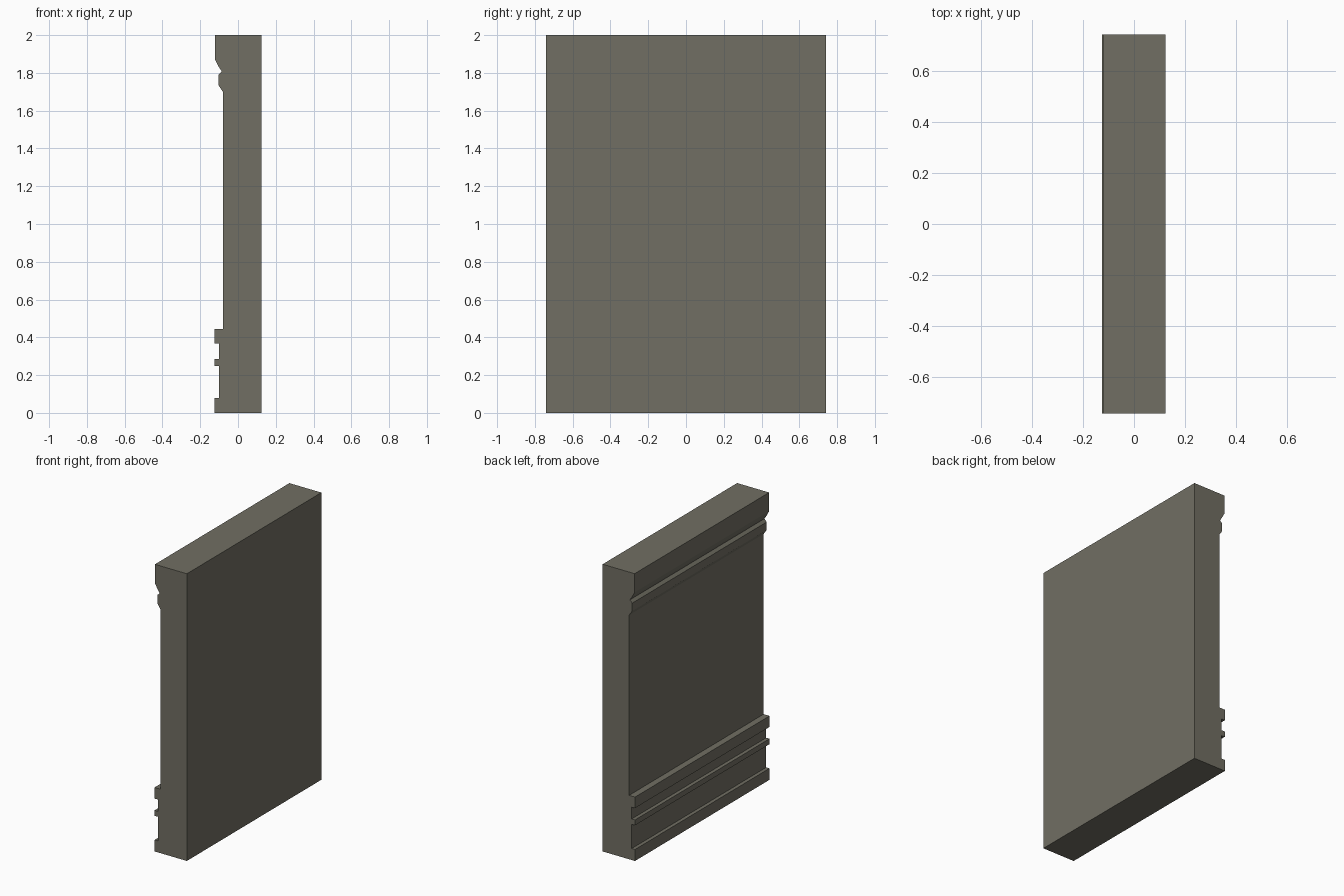
import bpy, bmesh

if "Cube" in bpy.data.objects:
    bpy.data.objects.remove(bpy.data.objects["Cube"])

HALF_LEN = 0.74

stone = bpy.data.materials.new("grey_brown_stone")
stone.diffuse_color = (0.165, 0.158, 0.125, 1)
stone.use_nodes = True
stone.node_tree.nodes["Principled BSDF"].inputs["Base Color"].default_value = stone.diffuse_color

# Moulded wall cross-section in (x, z): flat back on +x, mouldings on -x
profile = [
    (0.124, 0.0), (0.124, 2.0),
    # top cap and its sloped underside
    (-0.122, 2.0), (-0.122, 1.87), (-0.102, 1.832), (-0.086, 1.808),
    # bead below the cap
    (-0.104, 1.79), (-0.104, 1.735), (-0.08, 1.70),
    # plain panel down to the upper base band
    (-0.08, 0.445), (-0.125, 0.445), (-0.125, 0.368),
    # middle fillet
    (-0.10, 0.368), (-0.10, 0.286), (-0.125, 0.286), (-0.125, 0.248),
    # bottom plinth
    (-0.10, 0.248), (-0.10, 0.08), (-0.125, 0.08), (-0.125, 0.0),
]

# Extrude the section along y
bm = bmesh.new()
face = bm.faces.new([bm.verts.new((x, -HALF_LEN, z)) for x, z in profile])
ext = bmesh.ops.extrude_face_region(bm, geom=[face], use_keep_orig=True)
verts = [g for g in ext["geom"] if isinstance(g, bmesh.types.BMVert)]
bmesh.ops.translate(bm, verts=verts, vec=(0, 2 * HALF_LEN, 0))
bmesh.ops.recalc_face_normals(bm, faces=bm.faces)

mesh = bpy.data.meshes.new("moulded_wall")
bm.to_mesh(mesh)
bm.free()
mesh.materials.append(stone)
wall = bpy.data.objects.new("moulded_wall", mesh)
bpy.context.collection.objects.link(wall)
